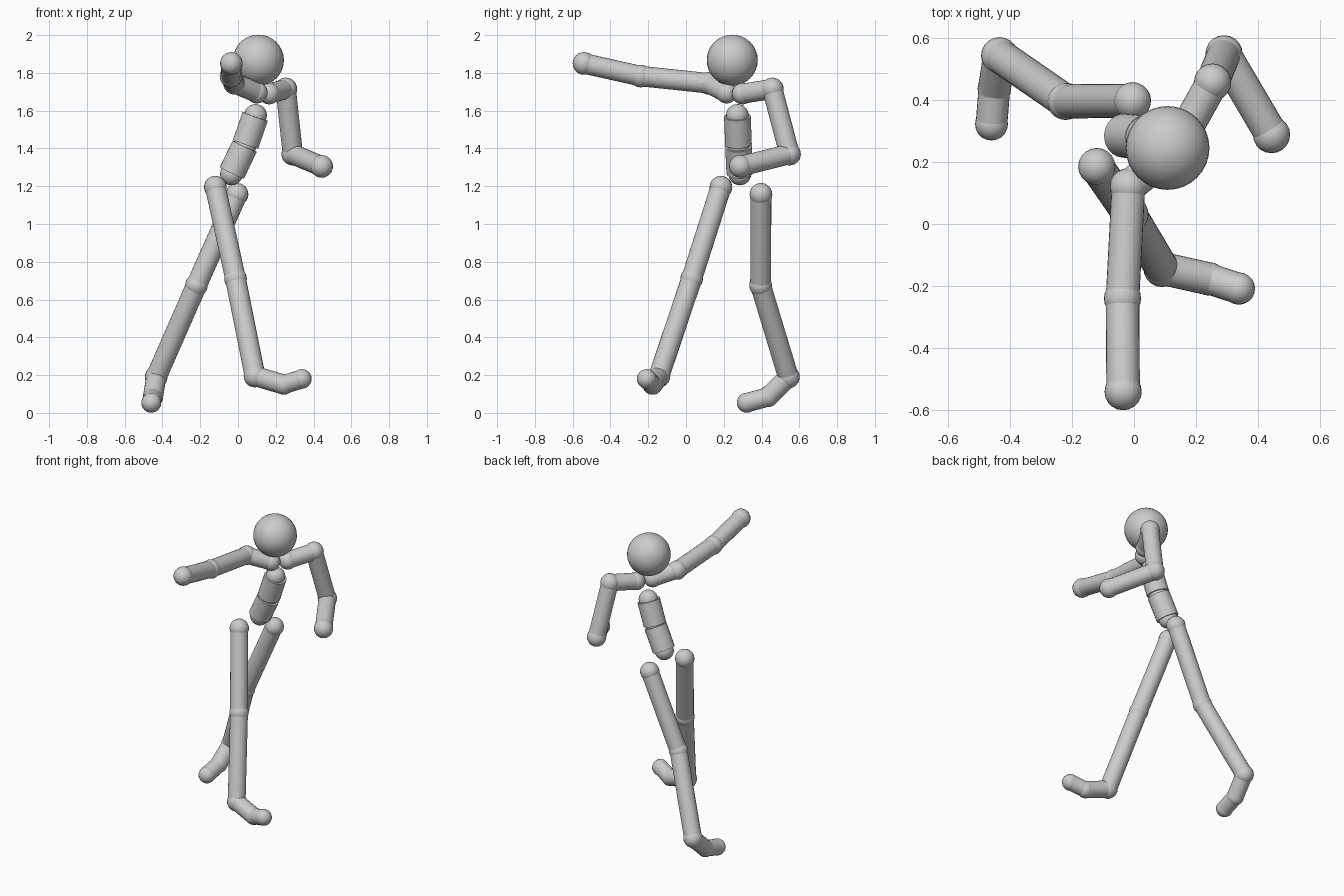
import bpy
from mathutils import Vector

grey = bpy.data.materials.new("light_grey")
grey.diffuse_color = (0.6, 0.6, 0.6, 1)


def finish(name):
    ob = bpy.context.object
    ob.name = name
    ob.data.materials.append(grey)
    bpy.ops.object.shade_smooth_by_angle()
    return ob


def ball(name, p, r, segments=20, rings=12):
    bpy.ops.mesh.primitive_uv_sphere_add(segments=segments, ring_count=rings, radius=r, location=p)
    return finish(name)


def rod(name, a, b, r, gap=0.0):
    a, b = Vector(a), Vector(b)
    d = b - a
    bpy.ops.mesh.primitive_cylinder_add(vertices=24, radius=r, depth=d.length - gap, location=(a + b) / 2)
    ob = finish(name)
    ob.rotation_euler = d.to_track_quat('Z', 'Y').to_euler()


def limb(names, points, balls, rods, gap=0.0):
    """Balls at the joints, rods between them."""
    for i, p in enumerate(points):
        ball(names[i] + "_joint", p, balls[i])
        if i:
            rod(names[i - 1] + "_rod", points[i - 1], p, rods[i - 1], gap)


# head
ball("head", (0.108, 0.245, 1.867), 0.135, 32, 16)

# spine: two thick segments with a small gap at the waist
limb(["chest", "belly", "pelvis"],
     [(0.093, 0.272, 1.575), (0.038, 0.278, 1.417), (-0.035, 0.285, 1.265)],
     [0.06, 0.06, 0.06], [0.071, 0.071], 0.012)

# arms: collar, shoulder, elbow, hand
arm = ["collar", "upper_arm", "forearm", "hand"]
limb(["right_" + n for n in arm],
     [(0.10, 0.215, 1.695), (-0.018, 0.12, 1.745), (-0.037, -0.24, 1.783), (-0.035, -0.54, 1.85)],
     [0.057, 0.06, 0.06, 0.06], [0.053, 0.054, 0.054])
limb(["left_" + n for n in arm],
     [(0.165, 0.30, 1.69), (0.253, 0.457, 1.715), (0.29, 0.548, 1.37), (0.443, 0.288, 1.305)],
     [0.057, 0.06, 0.06, 0.06], [0.053, 0.054, 0.054])

# legs: hip, knee, ankle, ball of foot, toe
leg = ["thigh", "shin", "foot", "toe", "toe_tip"]
limb(["right_" + n for n in leg],
     [(-0.12, 0.185, 1.195), (-0.013, 0.03, 0.71), (0.09, -0.143, 0.195),
      (0.243, -0.177, 0.15), (0.338, -0.208, 0.18)],
     [0.06, 0.06, 0.06, 0.054, 0.052], [0.055, 0.055, 0.053, 0.05])
limb(["left_" + n for n in leg],
     [(-0.005, 0.397, 1.157), (-0.22, 0.395, 0.675), (-0.433, 0.542, 0.19),
      (-0.45, 0.435, 0.085), (-0.459, 0.322, 0.054)],
     [0.06, 0.06, 0.06, 0.054, 0.053], [0.055, 0.055, 0.053, 0.051])
